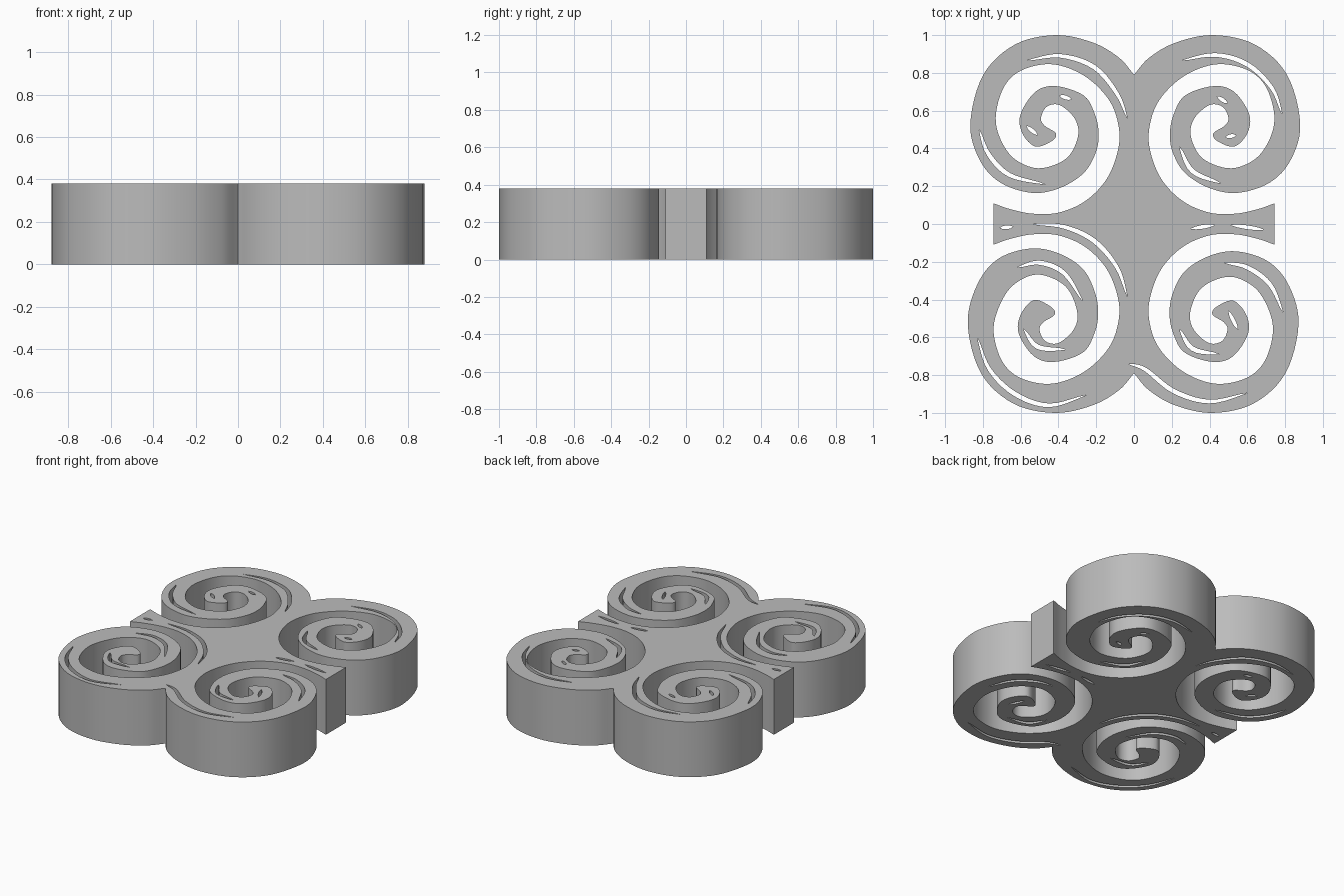
import bpy, bmesh, math
from mathutils import Vector

if "Cube" in bpy.data.objects:
    bpy.data.objects.remove(bpy.data.objects["Cube"], do_unlink=True)

HEIGHT = 0.38

# One scroll quadrant in hundredths: rim, curl tip, inside of the band, arm
RIM = [(0, 79), (8, 88), (22, 96), (42, 100), (64, 95), (81, 79), (88, 53),
       (83, 34), (72, 22), (55, 16.5), (40, 19), (27, 27), (20.5, 38), (19, 48),
       (21, 58), (27, 68), (42, 73), (53, 70), (61, 58), (60, 48)]
TIP = [(53, 41), (44, 44), (42, 48), (48, 52), (50, 56)]
BAND = [(47, 62), (40, 63), (32, 56), (30, 47), (35, 36), (45, 30.5), (55, 30),
        (66, 36), (73, 48), (74, 60), (69, 74), (59, 82), (43, 84.5), (26, 78),
        (13, 65), (8, 50)]
ARM = [(9, 37), (15, 23), (26, 12), (40, 6), (54, 5.5), (66, 8), (74.5, 11)]


def smooth_path(points, steps=6):
    """Catmull-Rom curve through the points."""
    p = [Vector(q) / 100 for q in points]
    p = [2 * p[0] - p[1]] + p + [2 * p[-1] - p[-2]]
    path = []
    for a, b, c, d in zip(p, p[1:], p[2:], p[3:]):
        for i in range(steps):
            t = i / steps
            path.append(0.5 * (2 * b + (c - a) * t
                               + (2 * a - 5 * b + 4 * c - d) * t ** 2
                               + (3 * b - a - 3 * c + d) * t ** 3))
    return path + [p[-2]]


def quadrant(side_x, side_y, sink, reach):
    """Mirrored scroll; sink lowers the band that runs beside the arm."""
    def adjust(q):
        weight = min(max((45 - q[1]) / 20, 0), 1)
        return (q[0] * reach, q[1] - sink * weight)
    scroll = [adjust(q) for q in RIM + TIP + BAND] + ARM
    return [Vector((v.x * side_x, v.y * side_y)) for v in smooth_path(scroll)]


def slit(points, half_width):
    """Closed lens-shaped outline tapering to both ends of a path."""
    path = smooth_path(points, 5)
    left, right = [], []
    for i in range(1, len(path) - 1):
        along = (path[i + 1] - path[i - 1]).normalized()
        normal = Vector((-along.y, along.x))
        w = half_width * math.sin(math.pi * i / (len(path) - 1)) ** 0.6
        left.append(path[i] + normal * w)
        right.append(path[i] - normal * w)
    return [path[0]] + left + [path[-1]] + right[::-1]


# Whole outline, walked clockwise from the back notch
outline = quadrant(1, 1, 0, 1)
outline += quadrant(1, -1, 2, 0.99)[::-1]
outline += quadrant(-1, -1, 3.5, 1)[1:]
outline += quadrant(-1, 1, 0, 0.985)[::-1][:-1]

# Long engraved slits that follow the bands
LONG_BACK = [
    [(25, 86.5), (43, 89.5), (60, 84.5), (73, 72), (78.5, 58)],
    [(24, 41), (31, 28), (46, 21.5)],
    [(-57, 86.5), (-39, 89), (-21, 83), (-9, 69), (-3.5, 56)],
    [(-82, 50), (-77, 37), (-66, 26), (-47, 21)],
]
LONG_FRONT = [
    [(-54, 0), (-37, -1.5), (-21, -9), (-9, -23), (-3.5, -38.5)],
    [(-62, -23), (-50, -20.5), (-37, -26), (-27, -41)],
    [(-83, -60), (-76.5, -77), (-63, -90), (-45, -96), (-25, -90.5)],
    [(-58.5, -55.5), (-51, -65), (-36, -66.5)],
    [(48, -20.5), (60, -23), (72, -32), (79, -47)],
    [(24, -55.5), (31, -66), (45, -69)],
    [(-3, -74), (6, -77), (21, -88.5), (40, -94), (60, -89.5)],
]
# Short nicks in the curl tips and arms
SHORT = [
    [(44, 67.5), (49.5, 64)], [(48.5, 46), (54, 47)],
    [(-39.5, 68), (-33, 66)], [(-57, 52), (-51, 47)],
    [(50, -46), (55, -56)], [(-71, -2), (-64, -1.5)],
    [(30, -2.5), (43, -0.5)], [(51, -0.5), (69, -3)],
]
loops = [outline]
loops += [slit(p, 0.012) for p in LONG_BACK + LONG_FRONT]
loops += [slit(p, 0.01) for p in SHORT]

# Filled flat curve, extruded to full height
curve = bpy.data.curves.new("scroll_outline", "CURVE")
curve.dimensions = "2D"
curve.fill_mode = "BOTH"
curve.extrude = HEIGHT / 2
for loop in loops:
    spline = curve.splines.new("POLY")
    spline.points.add(len(loop) - 1)
    for point, v in zip(spline.points, loop):
        point.co = (v.x, v.y, 0, 1)
    spline.use_cyclic_u = True
helper = bpy.data.objects.new("scroll_outline", curve)
bpy.context.collection.objects.link(helper)
bpy.context.view_layer.update()
graph = bpy.context.evaluated_depsgraph_get()
mesh = bpy.data.meshes.new_from_object(helper.evaluated_get(graph))
bpy.data.objects.remove(helper, do_unlink=True)

# Weld caps to walls and stand the body on the floor
bm = bmesh.new()
bm.from_mesh(mesh)
bmesh.ops.remove_doubles(bm, verts=bm.verts, dist=0.0002)
bmesh.ops.recalc_face_normals(bm, faces=bm.faces)
bmesh.ops.translate(bm, verts=bm.verts, vec=(0, 0, HEIGHT / 2))
bm.to_mesh(mesh)
bm.free()

body = bpy.data.objects.new("scroll_body", mesh)
bpy.context.collection.objects.link(body)

# Plain grey finish
grey = bpy.data.materials.new("plain grey")
grey.use_nodes = True
colour = (0.5, 0.5, 0.5, 1)
grey.diffuse_color = colour
grey.node_tree.nodes["Principled BSDF"].inputs["Base Color"].default_value = colour
mesh.materials.clear()
mesh.materials.append(grey)

bpy.context.view_layer.objects.active = body
body.select_set(True)
bpy.ops.object.shade_smooth_by_angle(angle=math.radians(30))
